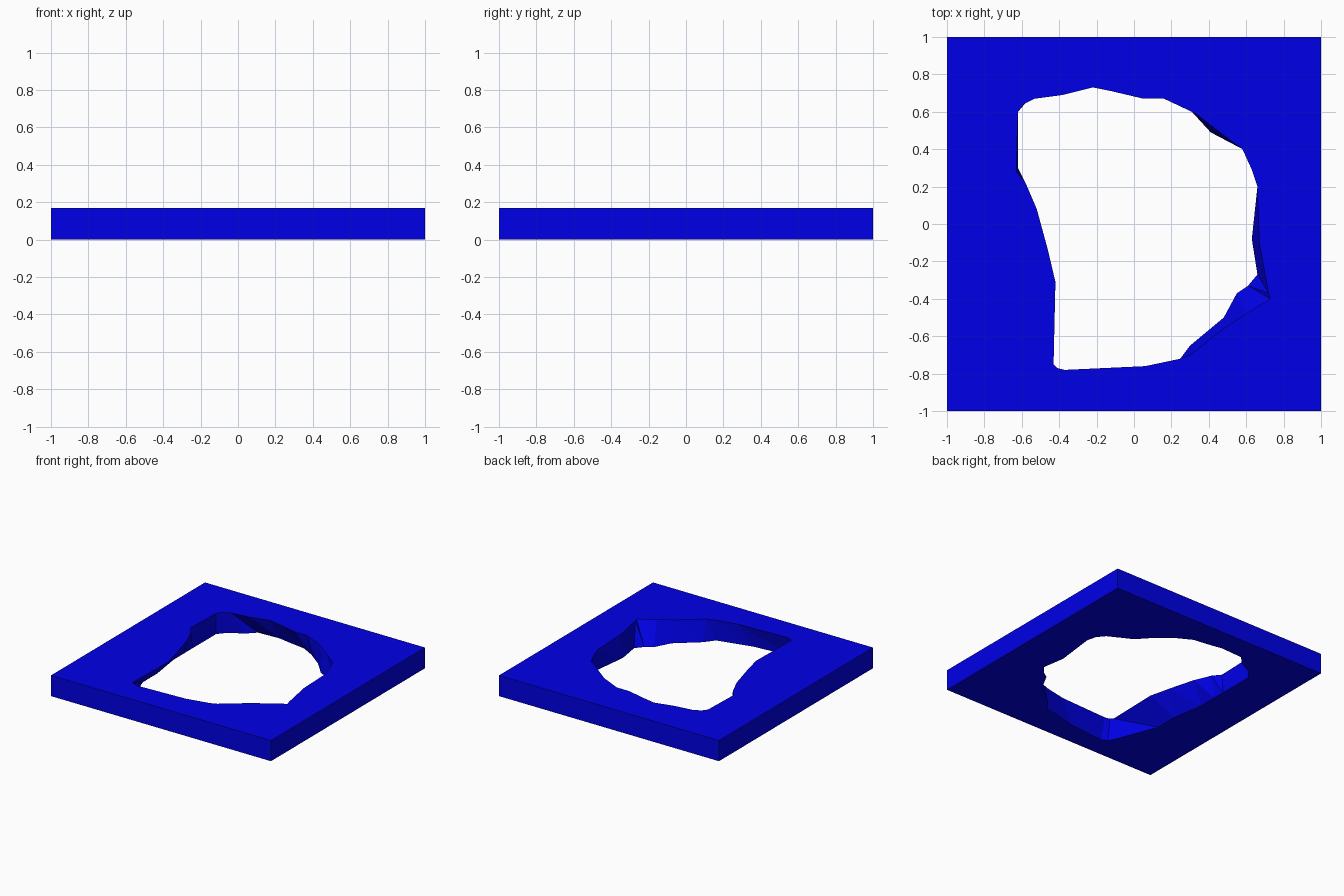
import bpy
import bmesh

HEIGHT = 0.17

# Start from an empty stage
default_cube = bpy.data.objects.get("Cube")
if default_cube:
    bpy.data.objects.remove(default_cube, do_unlink=True)


def make_material(name, colour):
    material = bpy.data.materials.new(name)
    material.use_nodes = True
    material.diffuse_color = colour
    shader = next(n for n in material.node_tree.nodes if n.type == "BSDF_PRINCIPLED")
    shader.inputs["Base Color"].default_value = colour
    return material


def add_loop(bm, points, z):
    """Add a closed ring of edges at one height."""
    verts = [bm.verts.new((x, y, z)) for x, y in points]
    edges = [bm.edges.new((a, b)) for a, b in zip(verts, verts[1:] + verts[:1])]
    return verts, edges


def add_walls(bm, lower, upper):
    """Join two matching rings with faceted walls."""
    for i in range(len(lower)):
        a, b = lower[i - 1], lower[i]
        c, d = upper[i], upper[i - 1]
        bm.faces.new((a, b, c))
        bm.faces.new((a, c, d))


# Ragged opening in hundredths: upper rim x, y, then matching lower rim x, y
opening = [
    (-43, -75, -45, -75), (-41, -77, -42, -81), (-37, -78, -37, -83),
    (6, -76, -5, -80), (25, -72, 24, -73), (30, -70, 30, -65),
    (48, -56, 48, -50), (60, -48, 55, -37), (73, -40, 61, -33),
    (72, -37, 66, -27), (67, -10, 63, -8), (66, 20, 67, 25),
    (63, 29, 65, 33), (58, 40, 60, 39), (46, 49, 41, 49),
    (33, 59, 30, 61), (16, 67, 17, 71), (5, 67, 6, 77),
    (-12, 71, -8, 79), (-22, 73, -19, 81), (-38, 69, -38, 80),
    (-53, 67, -45, 73), (-59, 64, -56, 67), (-62, 60, -62, 60),
    (-63, 28, -62, 30), (-58, 22, -62, 20), (-52, 8, -62, 5),
    (-46, -14, -58, -22), (-42, -31, -58, -41),
]
upper_rim = [(p[0] / 100, p[1] / 100) for p in opening]
lower_rim = [(p[2] / 100, p[3] / 100) for p in opening]
square = [(-1, -1), (1, -1), (1, 1), (-1, 1)]

# Square slab pierced by the opening
bm = bmesh.new()
outer_low, outer_low_edges = add_loop(bm, square, 0)
outer_top, outer_top_edges = add_loop(bm, square, HEIGHT)
hole_low, hole_low_edges = add_loop(bm, lower_rim, 0)
hole_top, hole_top_edges = add_loop(bm, upper_rim, HEIGHT)

for edges in (outer_low_edges + hole_low_edges, outer_top_edges + hole_top_edges):
    bmesh.ops.triangle_fill(bm, edges=edges, use_beauty=True)
add_walls(bm, outer_low, outer_top)
add_walls(bm, hole_low, hole_top)
bmesh.ops.recalc_face_normals(bm, faces=bm.faces[:])

mesh = bpy.data.meshes.new("pierced_slab")
bm.to_mesh(mesh)
bm.free()
mesh.materials.append(make_material("deep_blue", (0.0, 0.0, 0.8, 1.0)))
slab = bpy.data.objects.new("pierced_slab", mesh)
bpy.context.collection.objects.link(slab)
